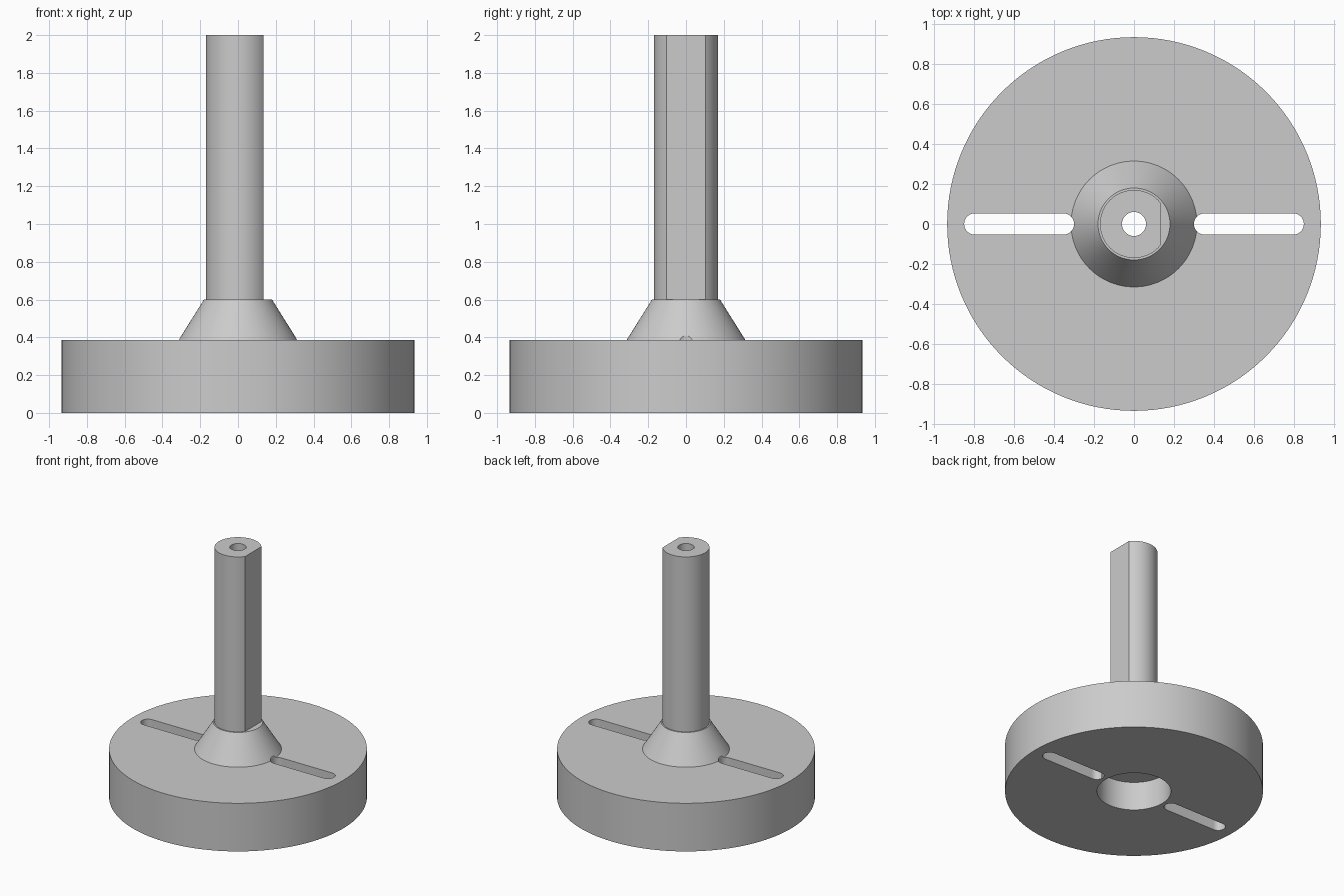
import bpy, bmesh, math
from mathutils import Matrix, Vector

cube = bpy.data.objects.get("Cube")
if cube:
    bpy.data.objects.remove(cube, do_unlink=True)

SEGMENTS = 128
BASE_R, BASE_TOP = 0.935, 0.385
SHOULDER_Z, TOP_Z = 0.6, 2.0
SHAFT_R, FLAT_X = 0.17, 0.135
BORE_R, RECESS_R, RECESS_Z = 0.06, 0.268, 0.23
SLOT_IN, SLOT_OUT, SLOT_R = 0.30, 0.85, 0.053

grey = bpy.data.materials.new("plain grey")
grey.use_nodes = True
colour = (0.6, 0.6, 0.6, 1)
grey.diffuse_color = colour
grey.node_tree.nodes["Principled BSDF"].inputs["Base Color"].default_value = colour


def add_object(name, bm):
    bmesh.ops.recalc_face_normals(bm, faces=bm.faces)
    mesh = bpy.data.meshes.new(name)
    bm.to_mesh(mesh)
    bm.free()
    mesh.materials.append(grey)
    obj = bpy.data.objects.new(name, mesh)
    bpy.context.collection.objects.link(obj)
    return obj


def lathe(name, profile):
    """Revolve a closed (radius, height) profile about z."""
    bm = bmesh.new()
    verts = [bm.verts.new((r, 0, z)) for r, z in profile]
    edges = [bm.edges.new((a, b)) for a, b in zip(verts, verts[1:] + verts[:1])]
    bmesh.ops.spin(bm, geom=verts + edges, cent=(0, 0, 0), axis=(0, 0, 1),
                   angle=math.tau, steps=SEGMENTS, use_merge=True)
    bmesh.ops.remove_doubles(bm, verts=bm.verts, dist=1e-5)
    return add_object(name, bm)


def prism(name, outline, bottom, top):
    """Extrude a flat (x, y) outline upwards."""
    bm = bmesh.new()
    face = bm.faces.new([bm.verts.new((x, y, bottom)) for x, y in outline])
    new = bmesh.ops.extrude_face_region(bm, geom=[face])["geom"]
    bmesh.ops.translate(bm, vec=(0, 0, top - bottom),
                        verts=[v for v in new if isinstance(v, bmesh.types.BMVert)])
    return add_object(name, bm)


def slot_outline(side):
    """Rounded slot running outwards along x."""
    points = []
    for centre, start in ((SLOT_OUT - SLOT_R, -90), (SLOT_IN + SLOT_R, 90)):
        for i in range(17):
            a = math.radians(start + i * 180 / 16)
            points.append((side * (centre + SLOT_R * math.cos(a)), SLOT_R * math.sin(a)))
    return points


# Disc, cone collar and shaft with a centre bore and a wider recess underneath
body = lathe("flanged_shaft", [
    (RECESS_R, 0), (BASE_R, 0), (BASE_R, BASE_TOP), (0.315, BASE_TOP),
    (0.18, SHOULDER_Z), (SHAFT_R, SHOULDER_Z), (SHAFT_R, TOP_Z),
    (BORE_R, TOP_Z), (BORE_R, RECESS_Z), (RECESS_R, RECESS_Z)])

# Flat along the shaft and two slots through the disc
cutters = [prism("shaft_flat_cutter",
                 [(FLAT_X, -0.3), (0.4, -0.3), (0.4, 0.3), (FLAT_X, 0.3)],
                 SHOULDER_Z, TOP_Z + 0.1)]
for side, label in ((1, "left"), (-1, "right")):
    cutters.append(prism(label + "_slot_cutter", slot_outline(side), -0.1, SHOULDER_Z))

for cutter in cutters:
    cutter.hide_render = True
    mod = body.modifiers.new(cutter.name, "BOOLEAN")
    mod.operation = "DIFFERENCE"
    mod.solver = "EXACT"
    mod.object = cutter

# Bake the cuts, then remove the cutters
graph = bpy.context.evaluated_depsgraph_get()
cut_mesh = bpy.data.meshes.new_from_object(body.evaluated_get(graph))
body.modifiers.clear()
body.data = cut_mesh
for cutter in cutters:
    bpy.data.objects.remove(cutter, do_unlink=True)

bpy.ops.object.select_all(action="DESELECT")
body.select_set(True)
bpy.context.view_layer.objects.active = body
bpy.ops.object.shade_smooth_by_angle(angle=math.radians(25))
